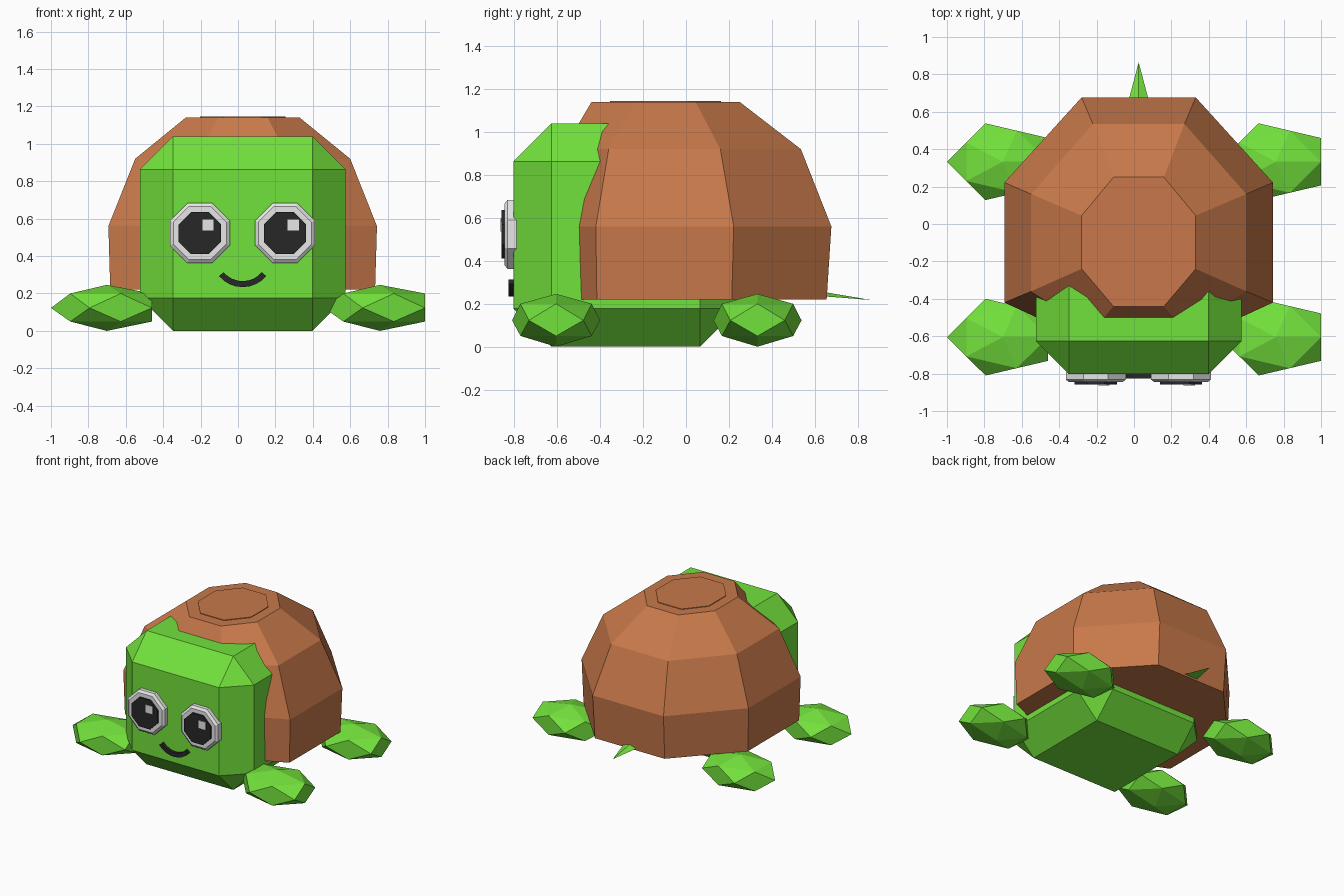
import bpy, bmesh, math
from itertools import product

if "Cube" in bpy.data.objects:
    bpy.data.objects.remove(bpy.data.objects["Cube"])

CX = 0.025  # centre line of body and shell


def material(name, rgb):
    m = bpy.data.materials.new(name)
    m.diffuse_color = (*rgb, 1)
    m.use_nodes = True
    m.node_tree.nodes["Principled BSDF"].inputs["Base Color"].default_value = m.diffuse_color
    return m


GREEN = material("skin green", (0.171, 0.76, 0.045))
BROWN = material("shell brown", (0.578, 0.191, 0.069))
WHITE = material("eye white", (0.8, 0.8, 0.8))
BLACK = material("eye black", (0.02, 0.02, 0.02))


def finish(name, bm, mat):
    bmesh.ops.recalc_face_normals(bm, faces=bm.faces[:])
    me = bpy.data.meshes.new(name)
    bm.to_mesh(me)
    bm.free()
    me.materials.append(mat)
    ob = bpy.data.objects.new(name, me)
    bpy.context.collection.objects.link(ob)
    return ob


def hull(name, points, mat):
    """Closed convex part around a set of points."""
    bm = bmesh.new()
    for p in points:
        bm.verts.new(p)
    bmesh.ops.convex_hull(bm, input=bm.verts[:])
    bmesh.ops.dissolve_limit(bm, angle_limit=0.01, verts=bm.verts[:], edges=bm.edges[:])
    return finish(name, bm, mat)


def loft(name, rings, mat):
    """Skin a list of equal-length rings and cap both ends."""
    bm = bmesh.new()
    loops = [[bm.verts.new(p) for p in r] for r in rings]
    n = len(loops[0])
    for a, b in zip(loops, loops[1:]):
        for i in range(n):
            j = (i + 1) % n
            bm.faces.new((a[i], a[j], b[j], b[i]))
    bm.faces.new(loops[0])
    bm.faces.new(loops[-1])
    return finish(name, bm, mat)


# Body and head: one box with wide chamfers
half, mid, cut = (0.55, 0.523, 0.52), (CX, -0.28, 0.52), 0.177
corners = []
for s in product((-1, 1), repeat=3):
    for keep in range(3):
        corners.append([mid[k] + s[k] * (half[k] - (0 if k == keep else cut)) for k in range(3)])
hull("body", corners, GREEN)


# Shell: eight-sided dome, flattened at the front
def shell_ring(z, side, end, back, side_back, side_front, front):
    right = [(end, back), (side, side_back), (side, side_front), (end, front)]
    left = [(-x, y) for x, y in reversed(right)]
    return [(CX + x, y, z) for x, y in right + left]


dome = [
    shell_ring(0.22, 0.708, 0.30, 0.655, 0.213, -0.415, -0.60),
    shell_ring(0.56, 0.718, 0.305, 0.677, 0.222, -0.42, -0.61),
    shell_ring(0.92, 0.575, 0.245, 0.535, 0.16, -0.36, -0.57),
    shell_ring(1.14, 0.305, 0.135, 0.25, 0.045, -0.24, -0.44),
]
loft("shell", dome, BROWN)

# Thin plate on top of the shell
plate = [[(CX + (x - CX) * 0.75, -0.095 + (y + 0.095) * 0.75, z) for x, y, _ in dome[-1]]
         for z in (1.138, 1.145)]
loft("shell_top_plate", plate, BROWN)


# Flippers: faceted five-sided pebbles, staggered rings between two poles
def flipper(name, x, y):
    rx, ry, z0 = 0.2985, 0.2156, 0.123
    pts = [(x, y, 0.246), (x, y, 0.0)]
    for z, k, start in ((z0, 1, math.pi), (0.2, 0.809, 0), (0.05, 0.809, 0)):
        for i in range(5):
            a = start + i * math.tau / 5
            pts.append((x + rx * k * math.cos(a), y + ry * k * math.sin(a), z))
    hull(name, pts, GREEN)


for row, y in (("front", -0.605), ("back", 0.333)):
    for side, x in (("left", -0.7015), ("right", 0.7585)):
        flipper(f"{row}_{side}_flipper", x, y)

# Tail: thin pointed wedge
hull("tail", [(CX - 0.07, 0.60, 0.238), (CX + 0.07, 0.60, 0.238), (CX, 0.60, 0.262),
              (CX, 0.865, 0.217)], GREEN)


# Eyes: octagonal disc, pupil and square glint
def disc(name, x, z, profile, sides, mat):
    """Flat-sided disc facing forward; profile holds (y, half width)."""
    rings = []
    for y, w in profile:
        r = w / math.cos(math.pi / sides)
        angles = [(i + 0.5) * math.tau / sides for i in range(sides)]
        rings.append([(x + r * math.cos(a), y, z + r * math.sin(a)) for a in angles])
    loft(name, rings, mat)


for side, x in (("left", -0.204), ("right", 0.251)):
    disc(side + "_eye", x, 0.523, [(-0.79, 0.16), (-0.832, 0.16), (-0.846, 0.142)], 8, WHITE)
    disc(side + "_pupil", x, 0.523, [(-0.84, 0.113), (-0.859, 0.113)], 8, BLACK)
    disc(side + "_glint", x + 0.044, 0.566, [(-0.855, 0.03), (-0.863, 0.03)], 4, WHITE)

# Mouth: curved bar swept along an arc
rings = []
for i in range(9):
    a = math.radians(-140 + i * 100 / 8)
    rings.append([(CX + r * math.cos(a), y, 0.399 + r * math.sin(a))
                  for r, y in ((0.133, -0.79), (0.165, -0.79), (0.165, -0.826), (0.133, -0.826))])
loft("mouth", rings, BLACK)
